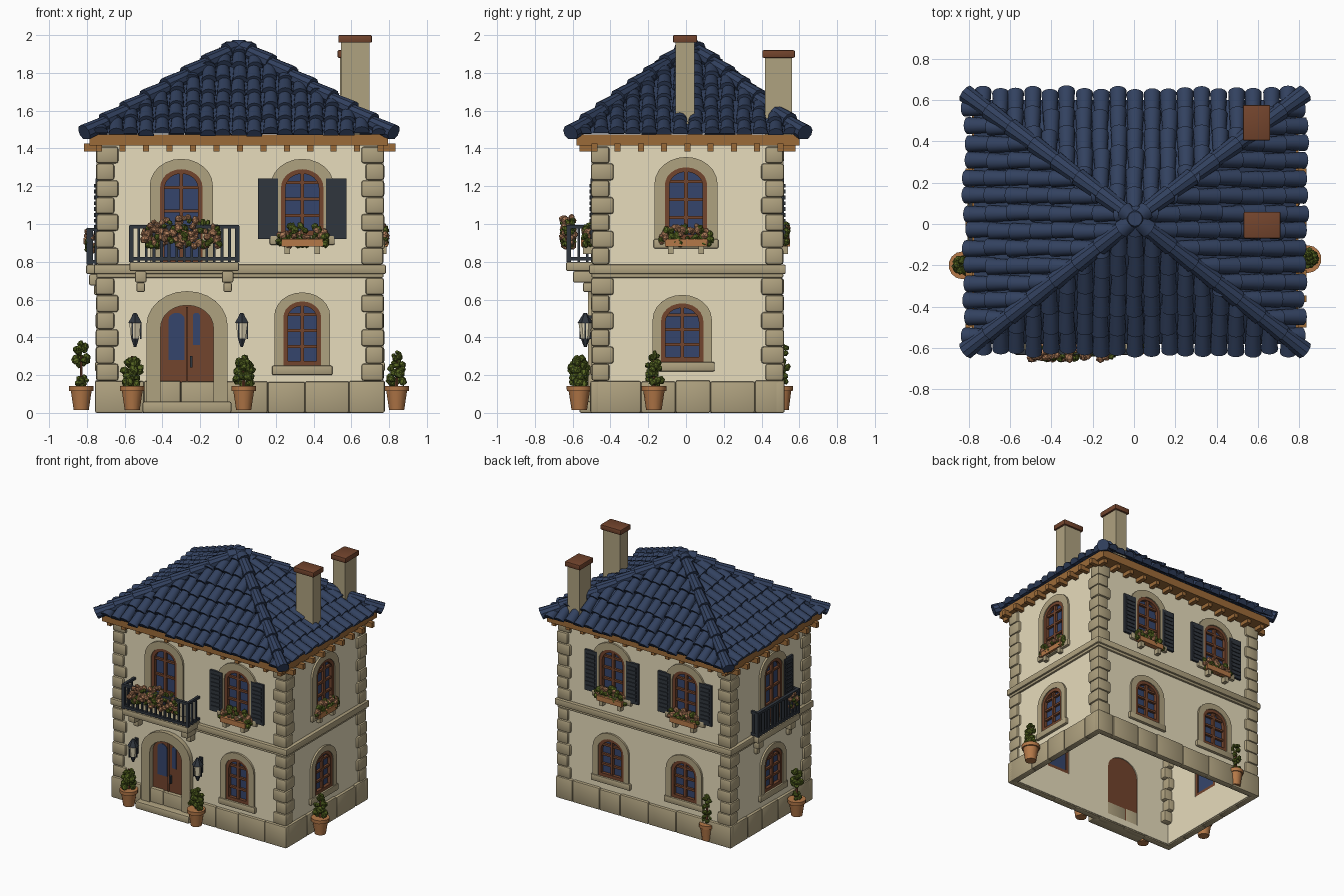
import bpy, bmesh, math, random
from mathutils import Vector, Matrix

if "Cube" in bpy.data.objects:
    bpy.data.objects.remove(bpy.data.objects["Cube"])

random.seed(4)
COL = dict(cream_plaster=(.86, .77, .54), tan_stone=(.43, .36, .215), navy_tile=(.032, .053, .115),
           brown_wood=(.17, .058, .026), amber_wood=(.33, .145, .04), blue_glass=(.036, .06, .15),
           slate_iron=(.03, .037, .048), leaf_green=(.095, .135, .016), dusty_flower=(.42, .2, .1),
           terracotta=(.46, .19, .065))
MAT = {}
for n, c in COL.items():
    MAT[n] = bpy.data.materials.new(n)
    MAT[n].diffuse_color = (*c, 1)
XL, XR, YF, YB = -.735, .755, -.485, .50
# wall frames: (along wall, height, distance outwards) -> world
front = lambda u, z, d: Vector((u, YF - d, z))
back = lambda u, z, d: Vector((u, YB + d, z))
right = lambda u, z, d: Vector((XR + d, u, z))
left = lambda u, z, d: Vector((XL - d, u, z))
world = lambda u, z, d: Vector((u, d, z))
SIDES = [(front, XL, XR), (back, XL, XR), (right, YF, YB), (left, YF, YB)]
parts = {}


def part(name, mat):
    return parts.setdefault(name, (bmesh.new(), mat))[0]


def strip(bm, rings, closed=True):
    """Skin a list of equal-length rings and cap both ends."""
    vs = [[bm.verts.new(p) for p in r] for r in rings]
    n = len(vs[0])
    for a, b in zip(vs, vs[1:]):
        for i in range(n):
            bm.faces.new((a[i], a[(i + 1) % n], b[(i + 1) % n], b[i]))
    if closed:
        bm.faces.new(vs[0])
        bm.faces.new(vs[-1])


def prism(name, mat, F, pts, d0, d1):
    strip(part(name, mat), [[F(u, z, d) for u, z in pts] for d in (d0, d1)])


def box(name, mat, F, u0, u1, z0, z1, d0, d1):
    prism(name, mat, F, [(u0, z0), (u1, z0), (u1, z1), (u0, z1)], d0, d1)


def arch(u, h, z0, zt, n=12):
    r = h * .85
    return [(u - h, z0)] + [(u - h * math.cos(math.pi * i / n), zt - r + r * math.sin(math.pi * i / n))
                            for i in range(n + 1)] + [(u + h, z0)]


def arch_ring(name, mat, F, a, b, d0, d1):
    strip(part(name, mat), [[F(*p, d0), F(*q, d0), F(*q, d1), F(*p, d1)] for p, q in zip(a, b)])


def cone(name, mat, p, r1, r2, h, n=14):
    bmesh.ops.create_cone(part(name, mat), cap_ends=True, segments=n, radius1=r1, radius2=r2, depth=h,
                          matrix=Matrix.Translation(Vector(p) + Vector((0, 0, h / 2))))


def blob(name, mat, p, r):
    m = Matrix.Translation(p) @ Matrix.Rotation(random.random() * 6, 4, (random.random(), 1, .3))
    bmesh.ops.create_icosphere(part(name, mat), subdivisions=1, radius=r,
                               matrix=m @ Matrix.Diagonal((1, random.uniform(.65, 1), .8, 1)))


def flowers(F, u, hw, z0, z1, d, count, ratio, spread=.03):
    for _ in range(count):
        k = random.uniform(-1, 1)
        z = random.uniform(z0, z1 - (z1 - z0) * .4 * k * k)
        p = F(u + hw * k, z, d + random.uniform(-spread, spread))
        if random.random() < ratio + (z - z0) / (z1 - z0) * .3:
            blob("flower_heads", "dusty_flower", p, random.uniform(.018, .028))
        else:
            blob("flower_leaves", "leaf_green", p, random.uniform(.016, .027))


def opening(F, u, z0, zt, h):
    prism("opening_cutter", "tan_stone", F, arch(u, h, z0, zt), -.08, .05)


def window(F, u, z0, zt, h=.112, border=.055, shutters=(), planter=0, sill=.022):
    opening(F, u, z0, zt, h)
    arch_ring("window_surrounds", "tan_stone", F, arch(u, h, z0, zt), arch(u, h + border, z0, zt + border), -.01, .015)
    arch_ring("window_frames", "brown_wood", F, arch(u, h - .024, z0, zt - .024), arch(u, h, z0, zt), -.03, .008)
    box("window_frames", "brown_wood", F, u - h, u + h, z0, z0 + .025, -.03, .008)
    prism("window_glass", "blue_glass", F, arch(u, h, z0, zt), -.024, -.018)
    box("window_frames", "brown_wood", F, u - .01, u + .01, z0, zt - .01, -.022, .002)
    for k in (.3, .55, .8):
        z, r = z0 + (zt - z0) * k, h * .85
        w = h * math.sqrt(1 - max(0, (z - zt + r) / r) ** 2)
        box("window_frames", "brown_wood", F, u - w, u + w, z - .008, z + .008, -.022, 0)
    if sill:
        box("window_sills", "tan_stone", F, u - h - .06, u + h + .06, z0 - .05, z0, -.01, sill)
    for s in shutters:
        a, b = sorted((u + s * (h + .015), u + s * (h + .122)))
        box("shutters", "slate_iron", F, a, b, .92, 1.24, .003, .02)
        for i in range(9):
            z = .945 + i * .031
            box("shutters", "slate_iron", F, a + .015, b - .015, z, z + .02, .018, .027)
    if planter:
        box("window_planters", "terracotta", F, u - .11, u + .11, .88, .92, .01, planter + .01)
        for s in (-.08, .08):
            box("planter_brackets", "tan_stone", F, u + s - .015, u + s + .015, .84, .88, 0, planter)
        flowers(F, u, .13, .89, 1.0, planter * .55, 70, .2, planter * .3)


# windows on all four sides
window(front, .34, .94, 1.29, shutters=(-1, 1), planter=.06)
window(front, .34, .25, .59, h=.1, border=.048)
window(front, -.30, .80, 1.29, sill=0)
window(right, 0, .92, 1.30, planter=.03)
window(right, -.02, .27, .58, border=.045)
for u in (.29, -.35):
    window(back, u, .94, 1.29, shutters=(-1, 1), planter=.04)
    window(back, u + .01, .27, .58, border=.045)
window(left, -.03, .80, 1.29, shutters=(-1,), sill=0)
window(left, -.03, .27, .58, border=.045)

# front door, surround and step
DX = -.27
opening(front, DX, .06, .57, .14)
arch_ring("door_surround", "tan_stone", front, arch(DX, .14, .06, .57), arch(DX, .215, .06, .645), -.01, .035)
prism("front_door", "brown_wood", front, arch(DX, .14, .06, .57), -.028, -.005)
box("front_door", "brown_wood", front, DX - .006, DX + .006, .06, .56, -.01, .003)
prism("door_glass", "blue_glass", front, arch(DX - .055, .042, .28, .53), -.006, -.001)
prism("door_glass", "blue_glass", front, arch(DX + .05, .018, .36, .53), -.006, -.001)
box("door_handle", "slate_iron", front, DX + .015, DX + .03, .24, .30, -.005, .015)
box("door_step", "tan_stone", front, DX - .235, DX + .235, 0, .06, -.01, .08)

# hollow plaster walls
bm = part("walls", "cream_plaster")
rect = lambda i, z: [Vector((x, y, z)) for x, y in ((XL + i, YF + i), (XR - i, YF + i), (XR - i, YB - i), (XL + i, YB - i))]
strip(bm, [rect(0, .01), rect(0, 1.43), rect(.035, 1.43), rect(.035, .01), rect(0, .01)], closed=False)
bmesh.ops.remove_doubles(bm, verts=bm.verts, dist=1e-5)

# plinth stones, string course and cornice on each side
for F, a, b in SIDES:
    e = .022 if F in (front, back) else 0
    u = a - e
    while u < b + e - .01:
        v = u + random.uniform(.16, .26)
        v = b + e if v > b + e - .08 else v
        box("plinth_stones", "tan_stone", F, u, v, 0, .17 + random.uniform(-.006, .004), -.03, .022)
        u = v
    box("string_course", "tan_stone", F, a - .028, b + .028, .735, .785, -.01, .028)
    box("string_course", "tan_stone", F, a - .015, b + .015, .715, .74, -.01, .015)

# alternating corner stones
for x, sx in ((XL, 1), (XR, -1)):
    for y, sy in ((YF, 1), (YB, -1)):
        for z0, z1, n in ((.17, .715, 6), (.785, 1.41, 7)):
            for i in range(n):
                la, lb = ((.102, .08), (.08, .102))[i % 2]
                o, h = random.uniform(.014, .02), (z1 - z0) / n
                box("corner_stones", "tan_stone", world, *sorted((x - sx * o, x + sx * la)),
                    z0 + i * h, z0 + (i + 1) * h, *sorted((y - sy * o, y + sy * lb)))


# balconies with iron railings
def balcony(F, u0, u1, depth, z):
    box("balcony_slabs", "tan_stone", F, u0, u1, z - .05, z, -.01, depth)
    for u in (u0 + .06, u1 - .06):
        box("balcony_brackets", "tan_stone", F, u - .03, u + .03, z - .11, z - .05, 0, depth * .75)
        box("balcony_brackets", "tan_stone", F, u - .022, u + .022, z - .16, z - .11, 0, depth * .4)
    bars = [(u0 + .01 + (u1 - u0 - .02) * i / 14, depth - .015) for i in range(15)]
    bars += [(u, depth * k) for u in (u0 + .01, u1 - .01) for k in (.25, .55)]
    for i, (u, d) in enumerate(bars):
        w = .012 if i in (0, 14) else .007
        box("railing_bars", "slate_iron", F, u - w, u + w, z, z + .19, d - w, d + w)
    for za in (z + .015, z + .185):
        box("railing_rails", "slate_iron", F, u0, u1, za - .008, za + .01, depth - .027, depth - .003)
        for u in (u0, u1 - .02):
            box("railing_rails", "slate_iron", F, u, u + .02, za - .008, za + .01, 0, depth - .01)


balcony(front, -.575, .005, .15, .80)
balcony(left, -.28, .24, .07, .785)
flowers(front, -.30, .2, .88, 1.04, .14, 150, .5)
flowers(left, -.22, .06, .85, .98, .05, 25, .4, .015)

# wall lanterns
LY = .048
for x in (-.545, .02):
    box("lantern_arms", "slate_iron", front, x - .008, x + .008, .50, .515, 0, LY)
    box("lantern_arms", "slate_iron", front, x - .015, x + .015, .40, .52, 0, .01)
    cone("lantern_tops", "slate_iron", (x, YF - LY, .475), .042, .008, .055, 6)
    cone("lantern_bodies", "cream_plaster", (x, YF - LY, .395), .024, .036, .08, 6)
    cone("lantern_bases", "slate_iron", (x, YF - LY, .35), .008, .024, .045, 6)
    for k in range(3):
        a = k * math.pi * 2 / 3
        u, d = x + .03 * math.cos(a), LY + .03 * math.sin(a)
        box("lantern_arms", "slate_iron", front, u - .004, u + .004, .39, .48, d - .004, d + .004)

# terracotta pots with bushes: x, y, radius, bush layers (z, r)
ROUND = ((.18, .053), (.23, .055), (.265, .04))
for x, y, r, layers in ((-.56, -.565, .06, ROUND), (.03, -.565, .06, ROUND),
                        (.84, -.17, .06, ((.18, .05), (.24, .045), (.30, .028))),
                        (-.83, -.20, .06, ((.17, .035), (.28, .045), (.345, .04))),
                        (-.54, .51, .05, ((.18, .035), (.25, .04), (.33, .035)))):
    cone("plant_pots", "terracotta", (x, y, .015), r * .68, r * .95, .105)
    cone("plant_pots", "terracotta", (x, y, .115), r * 1.1, r * 1.12, .028)
    cone("bush_stems", "brown_wood", (x, y, .14), .009, .007, .16, 6)
    for z, br in layers:
        for _ in range(14):
            v = Vector((random.gauss(0, 1), random.gauss(0, 1), random.gauss(0, .8))).normalized() * br * .75
            blob("bushes", "leaf_green", Vector((x, y, z)) + v, br * .5)

# eaves: fascia, soffit and rafter tails
CX, CY, EX, EY = .005, .01, .778, .59
box("eave_board", "amber_wood", world, CX - .79, CX + .79, 1.415, 1.475, CY - .59, CY + .59)
for F, a, b in SIDES:
    n = round((b - a) / .125)
    for i in range(n + 1):
        u = a + (b - a) * i / n
        box("rafter_tails", "amber_wood", F, u - .016, u + .016, 1.385, 1.425, 0, .08)

# hipped roof core
apex = Vector((CX, CY + .015, 1.925))
corners = [Vector((CX + sx * EX, CY + sy * EY, 1.478)) for sx, sy in ((-1, -1), (1, -1), (1, 1), (-1, 1))]
bm = part("roof_core", "navy_tile")
vs = [bm.verts.new(c) for c in corners]
top = bm.verts.new(apex)
bm.faces.new(vs)
for i in range(4):
    bm.faces.new((vs[i], vs[(i + 1) % 4], top))


def barrel(name, p, q, side, up, r0, r1, sweep=math.pi):
    ring = lambda c, r: [c + side * (r * math.cos(t)) + up * (r * math.sin(t))
                         for t in [math.pi / 2 + sweep * (k / 8 - .5) for k in range(9)]]
    strip(part(name, "navy_tile"), [ring(p, r0), ring(q, r1)])


# barrel tiles in overlapping courses, each column cut off at the hips
for i in range(4):
    A, B = corners[i], corners[(i + 1) % 4]
    W = (B - A).length
    ud = (B - A).normalized()
    uf = (apex - A).dot(ud)
    sl = apex - A - ud * uf
    L, sd = sl.length, sl.normalized()
    up = ud.cross(sd)
    n = round(W / .083)
    for c in range(n):
        u = W * (c + .5) / n
        end = L * min(u / uf, (W - u) / (W - uf))
        t = -.03 + random.uniform(-.012, .012)
        while t < end - .02:
            t1 = min(t + .15, end + .02)
            s = ud * random.uniform(-.006, .006)
            barrel("roof_tiles", A + ud * u + sd * t + up * (.016 + random.uniform(-.004, .006)) + s,
                   A + ud * u + sd * t1 + s, ud, up, .041, .033)
            t += .12

# hip ridge tiles and crown
for c in corners:
    d = apex - c
    L, d = d.length, d.normalized()
    side = d.cross(Vector((0, 0, 1))).normalized()
    up = side.cross(d)
    t = -.045
    while t < L - .02:
        barrel("hip_tiles", c + d * t + up * .026, c + d * min(t + .18, L) + up * .012, side, up, .046, .037, 5)
        t += .15
cone("roof_crown", "navy_tile", apex - Vector((0, 0, .02)), .06, .035, .07)

# chimneys with brown caps: centre, half sizes, bottom, top
for x, y, hx, hy, zb, zt in ((.62, -.005, .075, .05, 1.5, 2.0), (.593, .49, .052, .072, 1.45, 1.92)):
    box("chimney_shafts", "tan_stone", world, x - hx, x + hx, zb, zt - .04, y - hy, y + hy)
    box("chimney_caps", "brown_wood", world, x - hx - .014, x + hx + .014, zt - .04, zt, y - hy - .014, y + hy + .014)

# turn parts into objects, rounding the stones
BEVEL = dict(corner_stones=.014, plinth_stones=.01, string_course=.008, window_sills=.008, door_step=.01,
             balcony_slabs=.01, balcony_brackets=.008, chimney_caps=.006)
objs = {}
for name, (bm, mat) in parts.items():
    if name in BEVEL:
        bmesh.ops.bevel(bm, geom=list(bm.edges), offset=BEVEL[name], segments=2, affect='EDGES', profile=.5)
    bmesh.ops.recalc_face_normals(bm, faces=bm.faces)
    me = bpy.data.meshes.new(name)
    bm.to_mesh(me)
    bm.free()
    me.materials.append(MAT[mat])
    objs[name] = bpy.data.objects.new(name, me)
    bpy.context.collection.objects.link(objs[name])

# cut the openings through the walls
mod = objs["walls"].modifiers.new("openings", 'BOOLEAN')
mod.operation, mod.object, mod.solver = 'DIFFERENCE', objs["opening_cutter"], 'EXACT'
bpy.context.view_layer.objects.active = objs["walls"]
bpy.ops.object.modifier_apply(modifier="openings")
bpy.data.objects.remove(objs.pop("opening_cutter"))
for o in objs.values():
    o.select_set(True)
bpy.ops.object.shade_smooth_by_angle(angle=math.radians(35))

for m in bpy.data.materials:
    if m.users and not m.is_grease_pencil:
        m.use_nodes = True
        m.node_tree.nodes["Principled BSDF"].inputs["Base Color"].default_value = m.diffuse_color
